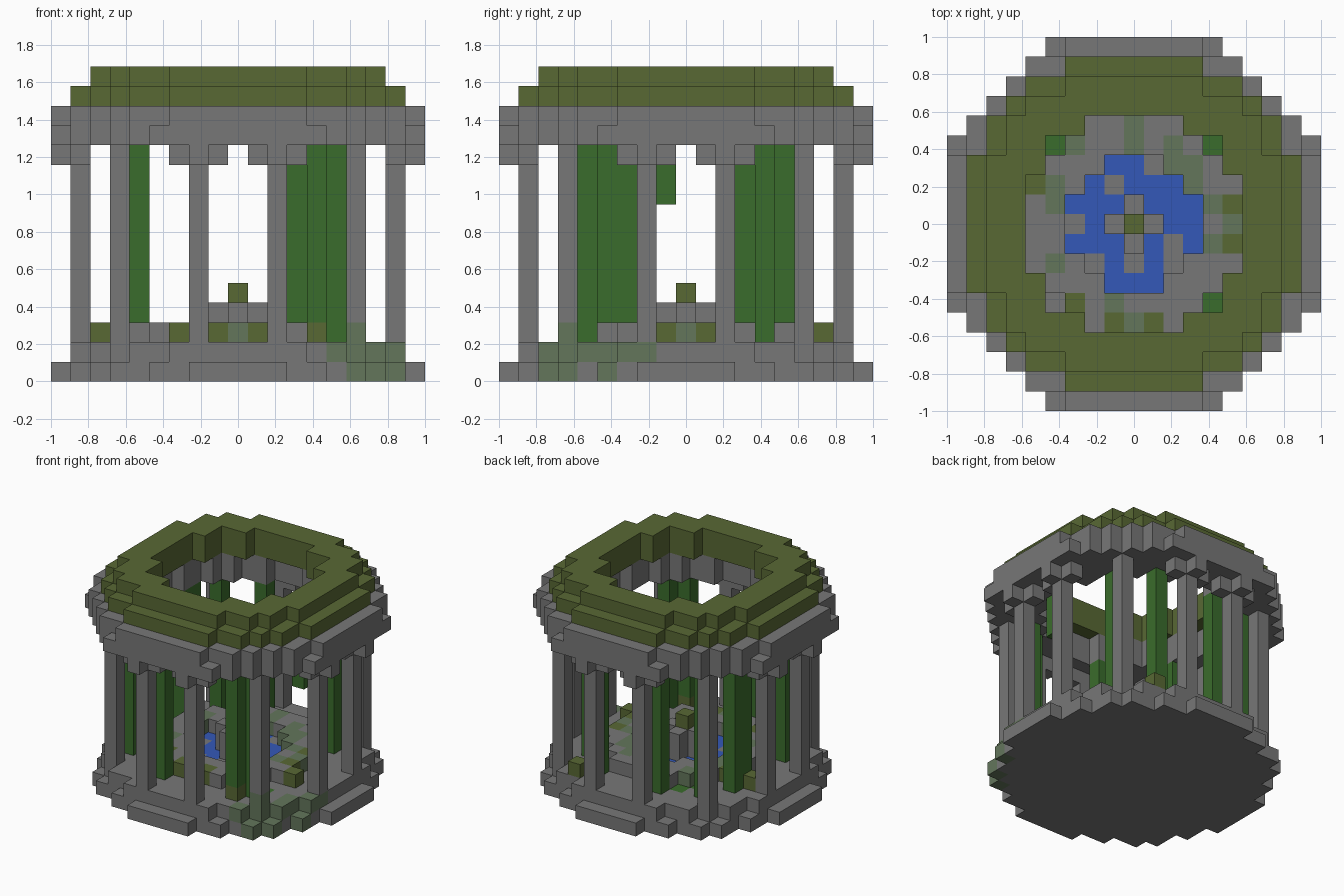
import bpy
import bmesh
from mathutils import Vector

old = bpy.data.objects.get("Cube")
if old:
    bpy.data.objects.remove(old, do_unlink=True)

U = 2 / 19  # edge of one block


def material(name, rgb):
    m = bpy.data.materials.new(name)
    m.use_nodes = True
    m.diffuse_color = (*rgb, 1)
    m.node_tree.nodes["Principled BSDF"].inputs["Base Color"].default_value = (*rgb, 1)
    return m


MATS = [
    material("grey stone", (0.185, 0.185, 0.185)),
    material("mossy stone", (0.125, 0.18, 0.105)),
    material("olive moss", (0.098, 0.138, 0.034)),
    material("vine green", (0.042, 0.15, 0.025)),
    material("water blue", (0.034, 0.098, 0.479)),
]
STONE, MOSSY, MOSS, VINE, WATER = range(5)

parts = {}   # part name -> {cell: colour}
filled = {}  # every cell used so far


def put(part, cell, colour):
    """Place one block; the first block in a cell wins."""
    if cell not in filled:
        filled[cell] = colour
        parts.setdefault(part, {})[cell] = colour


def ring(part, z, outer, colour, inner=-1):
    """A layer of blocks between two squared radii."""
    for x in range(-9, 10):
        for y in range(-9, 10):
            if inner < x * x + y * y <= outer:
                put(part, (x, y, z), colour)


def column(part, x, y, z0, z1, colour):
    for z in range(z0, z1 + 1):
        put(part, (x, y, z), colour)


# Mossy stones at one corner of the base
for c in [(6, -6, 2), (6, -6, 1), (5, -7, 1), (7, -5, 1), (7, -4, 1),
          (8, -3, 1), (8, -2, 1), (6, -7, 0), (8, -4, 0), (7, -6, 0)]:
    put("mossy_corner", c, MOSSY)

# Pool, with stepping stones left out of the water
stones = {(-1, 2), (1, 3), (2, -1), (-3, 0), (0, -2), (-2, -2), (2, -2)}
for x in range(-3, 4):
    for y in range(-3, 4):
        if x * x + y * y <= 10 and (x, y) not in stones:
            put("pool_water", (x, y, 1), WATER)

# Green patches in the floor
for x, y in [(4, 4), (-4, 4), (4, -4), (-3, 5), (5, -4)]:
    put("floor_plants", (x, y, 1), VINE)

# Stepped base
ring("base_step", 0, 85, STONE)
ring("floor", 1, 78, STONE)

# Pool rim with weathered blocks
for c in [(0, 5), (0, 4), (-3, 4), (2, 4), (2, 3), (3, 2), (-4, 2), (-4, 1),
          (4, 1), (4, -1), (-4, -2), (0, -5), (-1, -4), (5, 0), (3, 3)]:
    put("pool_rim", (*c, 2), MOSSY)
for c in [(-1, -5), (1, -5), (5, -1), (5, 1), (-3, -4), (-5, 2)]:
    put("pool_rim", (*c, 2), MOSS)
ring("pool_rim", 2, 29, STONE, 10)

# Fountain in the middle of the pool
for x, y in [(0, 0), (1, 0), (-1, 0), (0, 1), (0, -1)]:
    column("fountain", x, y, 1, 3, STONE)
put("fountain_top", (0, 0, 4), MOSS)

# Loose moss blocks on the floor
for x, y in [(6, -2), (4, 7), (-7, 2), (4, -6)]:
    put("moss_blocks", (x, y, 2), MOSS)

# Pillars, and brackets below the lintel
for a in (-1, 1):
    for b in (-1, 1):
        column("pillars", 6 * a, 6 * b, 2, 11, STONE)
        for swap in (False, True):
            def place(x, y):
                return (y * b, x * a) if swap else (x * a, y * b)
            column("pillars", *place(2, 8), 2, 11, STONE)
            for x, y in [(1, 8), (3, 8), (2, 9)]:
                put("brackets", (*place(x, y), 11), STONE)

# Hanging vines
for x, y in [(-2, -6), (4, -6), (-2, 6), (-6, 2), (-6, 3), (-6, -3), (-6, -4),
             (-5, 5), (3, 6), (5, 4), (5, -5)]:
    column("vines", x, y, 2, 11, VINE)
column("vines", 6, -1, 9, 11, VINE)

# Stone lintel and the stepped mossy roof
ring("lintel", 12, 97, STONE, 38)
ring("lintel", 13, 92, STONE, 38)
ring("lower_roof", 14, 78, MOSS, 32)
ring("upper_roof", 15, 61, MOSS, 32)

# Build each part from its exposed block faces
AXES = [Vector(v) for v in ((1, 0, 0), (0, 1, 0), (0, 0, 1))]
for name, cells in parts.items():
    bm = bmesh.new()
    for cell, colour in cells.items():
        centre = Vector(cell) + Vector((0, 0, 0.5))
        for i in range(3):
            u, v = AXES[(i + 1) % 3] / 2, AXES[(i + 2) % 3] / 2
            for s in (1, -1):
                n = AXES[i] * s
                if tuple(int(k) for k in Vector(cell) + n) in filled:
                    continue
                loop = [-u - v, u - v, u + v, v - u][::s]
                f = bm.faces.new([bm.verts.new((centre + n / 2 + p) * U) for p in loop])
                f.material_index = colour
    bmesh.ops.remove_doubles(bm, verts=bm.verts, dist=0.001)
    mesh = bpy.data.meshes.new(name)
    for m in MATS:
        mesh.materials.append(m)
    bm.to_mesh(mesh)
    bm.free()
    bpy.context.collection.objects.link(bpy.data.objects.new(name, mesh))
